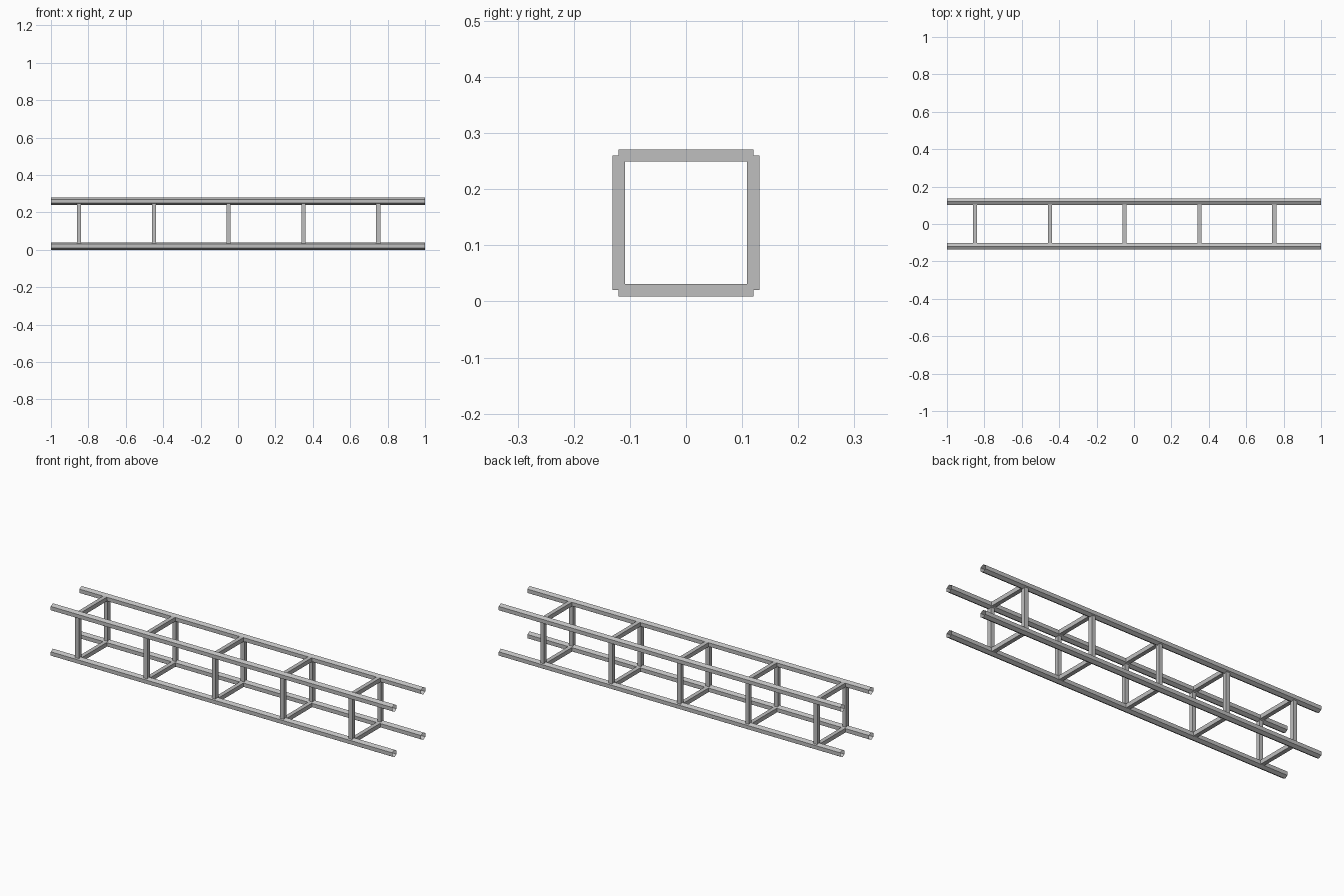
import bpy
import bmesh
import math
from mathutils import Matrix, Vector

if "Cube" in bpy.data.objects:
    bpy.data.objects.remove(bpy.data.objects["Cube"])

HALF = 0.12            # distance from the truss axis to each rail axis
RAIL_R = 0.02          # rail radius
BAR = 0.022            # thickness of the square cross bars
MID_Z = HALF + RAIL_R  # height of the truss axis

grey = bpy.data.materials.new("steel_grey")
grey.diffuse_color = (0.52, 0.52, 0.52, 1)
grey.use_nodes = True
grey.node_tree.nodes["Principled BSDF"].inputs["Base Color"].default_value = grey.diffuse_color


def add_object(name, bm, location):
    mesh = bpy.data.meshes.new(name)
    bm.to_mesh(mesh)
    bm.free()
    mesh.materials.append(grey)
    obj = bpy.data.objects.new(name, mesh)
    obj.location = location
    bpy.context.collection.objects.link(obj)


def rail(name, y, z):
    """Open six-sided tube along x with a ridge on top."""
    bm = bmesh.new()
    bmesh.ops.create_cone(bm, cap_ends=False, segments=6,
                          radius1=RAIL_R, radius2=RAIL_R, depth=2)
    # put a corner of the hexagon at the top once the tube lies along x
    top = max(bm.verts, key=lambda v: v.co.x).co
    turn = Matrix.Rotation(-math.atan2(top.y, top.x), 4, 'Z')
    bm.transform(Matrix.Rotation(math.pi / 2, 4, 'Y') @ turn)
    add_object(name, bm, (0, y, z))


def bar(name, location, size):
    bm = bmesh.new()
    bmesh.ops.create_cube(bm, size=1)
    bmesh.ops.scale(bm, vec=Vector(size), verts=bm.verts)
    add_object(name, bm, location)


# Four long rails
for y, side in ((-HALF, "front"), (HALF, "back")):
    for dz, level in ((-HALF, "lower"), (HALF, "upper")):
        rail(f"{level}_{side}_rail", y, MID_Z + dz)

# Five square frames, each of two posts and two cross bars
for i in range(5):
    x = -0.85 + 0.4 * i
    for y, side in ((-HALF, "front"), (HALF, "back")):
        bar(f"{side}_post_{i + 1}", (x, y, MID_Z), (BAR, BAR, 2 * HALF))
    for dz, level in ((-HALF, "lower"), (HALF, "upper")):
        bar(f"{level}_cross_bar_{i + 1}", (x, 0, MID_Z + dz), (BAR, 2 * HALF, BAR))
